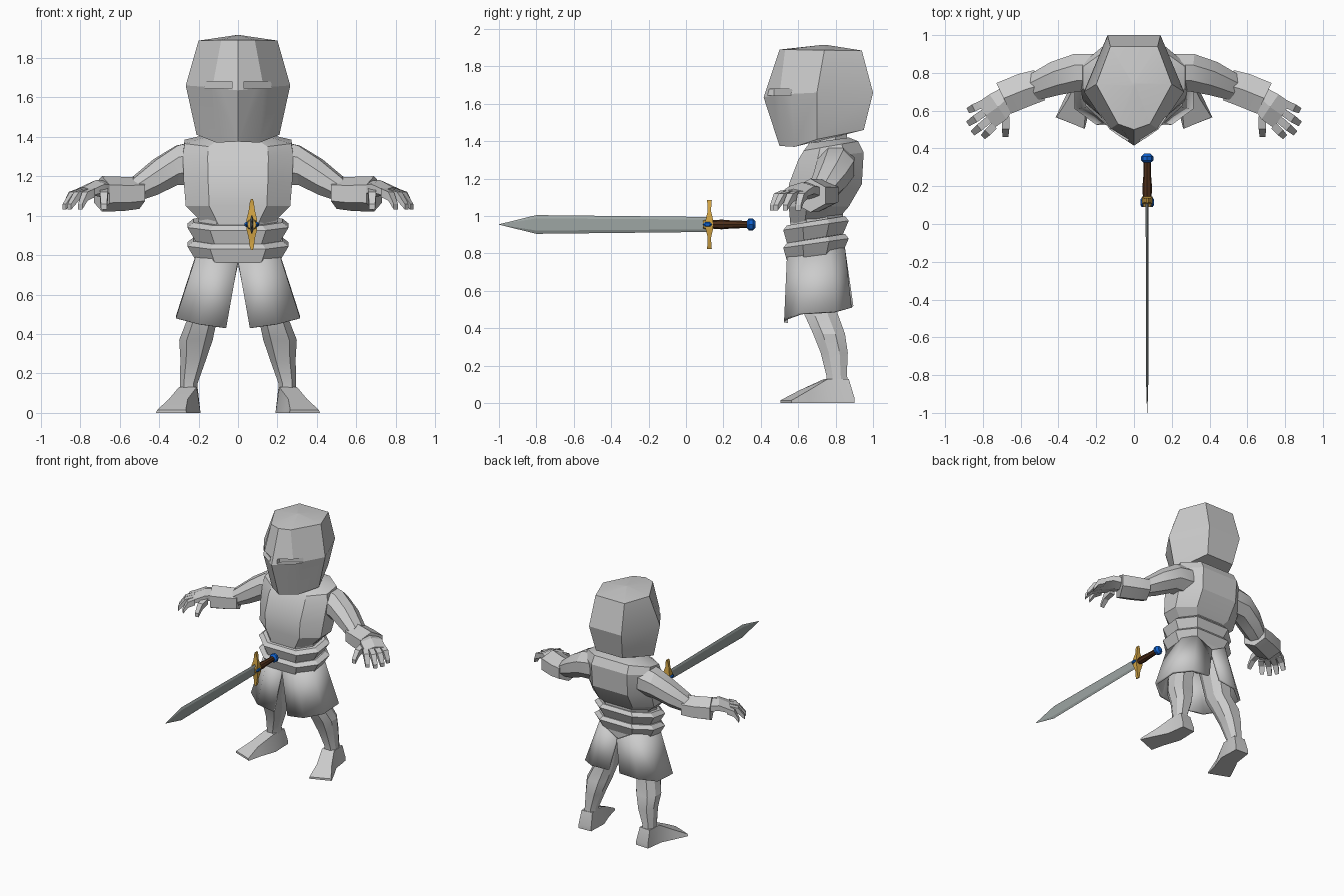
import bpy
import bmesh
import math
from mathutils import Vector

default_cube = bpy.data.objects.get("Cube")
if default_cube:
    bpy.data.objects.remove(default_cube, do_unlink=True)


def material(name, color):
    mat = bpy.data.materials.new(name)
    mat.use_nodes = True
    mat.diffuse_color = (*color, 1)
    mat.node_tree.nodes["Principled BSDF"].inputs["Base Color"].default_value = (*color, 1)
    return mat


GREY = material("plain grey", (0.6, 0.6, 0.6))
STEEL = material("blade steel", (0.34, 0.38, 0.37))
GOLD = material("guard gold", (0.66, 0.38, 0.06))
BROWN = material("grip brown", (0.075, 0.027, 0.01))
BLUE = material("gem blue", (0.005, 0.12, 0.62))


def make_object(name, bm, mat, mirror=False):
    bmesh.ops.recalc_face_normals(bm, faces=bm.faces)
    mesh = bpy.data.meshes.new(name)
    bm.to_mesh(mesh)
    bm.free()
    mesh.materials.append(mat)
    obj = bpy.data.objects.new(name, mesh)
    bpy.context.collection.objects.link(obj)
    if mirror:
        obj.modifiers.new("mirror", 'MIRROR')
    return obj


def loft(name, rings, mat, mirror=False):
    """Skin a closed solid through rings that share one point count."""
    bm = bmesh.new()
    rows = [[bm.verts.new(p) for p in ring] for ring in rings]
    count = len(rows[0])
    for low, high in zip(rows, rows[1:]):
        for i in range(count):
            j = (i + 1) % count
            bm.faces.new((low[i], low[j], high[j], high[i]))
    bm.faces.new(rows[0])
    bm.faces.new(rows[-1])
    return make_object(name, bm, mat, mirror)


def symmetric(half):
    """Close a half outline, which starts on the centre line, across x = 0."""
    return half + [(-x, y, z) for x, y, z in reversed(half[1:])]


def section(w, front, back, z_front, z_back=None, cx=0):
    """Chamfered horizontal body section, tilted if the two heights differ."""
    z_back = z_front if z_back is None else z_back
    corner = [(0.55, 0), (1, 0.3), (1, 0.7), (0.55, 1)]
    outline = corner + [(-s, t) for s, t in reversed(corner)]
    return [(cx + s * w, front + t * (back - front),
             z_front + t * (z_back - z_front)) for s, t in outline]


def limb_ring(center, turn, half_width, half_height, sides=8):
    """Upright ring facing along +x, turned towards the front by an angle."""
    across = Vector((math.sin(turn), math.cos(turn), 0))
    size = 1 / math.cos(math.pi / sides)
    ring = []
    for i in range(sides):
        a = (i + 0.5) * math.tau / sides
        ring.append(Vector(center) + across * (half_width * size * math.cos(a))
                    + Vector((0, 0, half_height * size * math.sin(a))))
    return ring


# Helmet with a shallow peak
helmet_rim = symmetric([(0, 0.5, 1.89), (0.085, 0.53, 1.89), (0.2, 0.74, 1.887), (0.125, 0.94, 1.885)])
helmet_brow = symmetric([(0, 0.415, 1.635), (0.13, 0.5, 1.65), (0.265, 0.7, 1.66), (0.14, 1, 1.66)])
helmet_base = symmetric([(0, 0.5, 1.375), (0.11, 0.58, 1.37), (0.21, 0.7, 1.41), (0.115, 0.95, 1.46)])
peak = Vector((0, 0.74, 1.915))
helmet_peak = [peak.lerp(Vector((x, y, peak.z)), 0.05) for x, y, z in helmet_rim]
helmet = loft("helmet", [helmet_base, helmet_brow, helmet_rim, helmet_peak], GREY)


# Recessed eye slots
def slot_ring(x, floor):
    return [(x, y, z) for y, z in ((0.3, 1.645), (floor, 1.645), (floor, 1.68), (0.3, 1.68))]


cutter = loft("eye_slot_cutter", [slot_ring(0.03, 0.47), slot_ring(0.17, 0.57)], GREY, True)
cutter.hide_render = True
cut = helmet.modifiers.new("eye slots", 'BOOLEAN')
cut.object = cutter
cut.solver = 'EXACT'
bpy.context.view_layer.objects.active = helmet
bpy.ops.object.modifier_apply(modifier=cut.name)
bpy.data.objects.remove(cutter, do_unlink=True)

# Neck, chest and waist
loft("neck", [section(0.12, 0.66, 0.86, z) for z in (1.3, 1.5)], GREY)
loft("chest", [
    section(0.16, 0.56, 0.8, 0.93, 0.97),
    section(0.265, 0.55, 0.87, 1.05),
    section(0.275, 0.55, 0.94, 1.17),
    section(0.28, 0.6, 0.95, 1.3, 1.34),
    section(0.27, 0.63, 0.92, 1.35, 1.4),
    section(0.16, 0.66, 0.87, 1.39, 1.42),
], GREY)
loft("waist", [section(0.2, 0.56, 0.84, z) for z in (0.74, 1.02)], GREY)

# Two flared belt bands
for name, z in (("upper_belt", 0.925), ("lower_belt", 0.83)):
    loft(name, [
        section(0.215, 0.54, 0.84, z - 0.07, z - 0.02),
        section(0.257, 0.52, 0.87, z, z + 0.05),
        section(0.225, 0.54, 0.85, z + 0.025, z + 0.075),
    ], GREY)

# Skirt split at front and back
skirt_top = [(0, 0.54, 0.77), (0.13, 0.54, 0.79), (0.205, 0.62, 0.82),
             (0.205, 0.77, 0.83), (0.13, 0.85, 0.83), (0, 0.86, 0.76)]
skirt_hem = [(0.06, 0.525, 0.43), (0.2, 0.525, 0.45), (0.315, 0.61, 0.48),
             (0.315, 0.8, 0.49), (0.2, 0.885, 0.51), (0.05, 0.895, 0.52)]
bm = bmesh.new()
top = [bm.verts.new(p) for p in skirt_top]
hem = [bm.verts.new(p) for p in skirt_hem]
for i in range(len(top) - 1):
    bm.faces.new((hem[i], hem[i + 1], top[i + 1], top[i]))
skirt = make_object("skirt", bm, GREY)
thick = skirt.modifiers.new("cloth thickness", 'SOLIDIFY')
thick.thickness = 0.02
skirt.modifiers.new("mirror", 'MIRROR')

# Legs
loft("legs", [
    section(0.045, 0.75, 0.87, 0.1, cx=0.25),
    section(0.045, 0.75, 0.86, 0.15, cx=0.25),
    section(0.065, 0.72, 0.865, 0.27, cx=0.227),
    section(0.085, 0.68, 0.85, 0.37, cx=0.213),
    section(0.075, 0.63, 0.81, 0.48, cx=0.18),
    section(0.085, 0.6, 0.82, 0.8, cx=0.12),
], GREY, True)


# Feet, turned outwards
def foot_ring(inner, outer, height, inset):
    (xa, ya), (xb, yb) = inner, outer
    return [(xa, ya, 0), (xb, yb, 0), (xb - inset, yb, height), (xa + inset, ya, height)]


loft("feet", [
    foot_ring((0.195, 0.895), (0.3, 0.9), 0.03, 0),
    foot_ring((0.195, 0.865), (0.305, 0.87), 0.13, 0.01),
    foot_ring((0.19, 0.74), (0.32, 0.76), 0.13, 0.02),
    foot_ring((0.235, 0.61), (0.37, 0.66), 0.07, 0.02),
    foot_ring((0.26, 0.505), (0.415, 0.565), 0.015, 0.005),
], GREY, True)

# Arms with wide cuffs
loft("arms", [
    limb_ring((0.2, 0.8, 1.27), 0, 0.1, 0.11),
    limb_ring((0.31, 0.8, 1.255), 0.1, 0.1, 0.1),
    limb_ring((0.42, 0.77, 1.195), 0.25, 0.09, 0.09),
    limb_ring((0.54, 0.72, 1.125), 0.3, 0.07, 0.06),
], GREY, True)
loft("cuffs", [
    limb_ring((0.5, 0.735, 1.115), 0.35, 0.085, 0.07, 6),
    limb_ring((0.58, 0.71, 1.11), 0.35, 0.09, 0.075, 6),
    limb_ring((0.69, 0.665, 1.11), 0.45, 0.09, 0.078, 6),
], GREY, True)

# Hands
HAND_TURN = 0.6
loft("palms", [
    limb_ring((0.66, 0.675, 1.13), HAND_TURN, 0.06, 0.04, 6),
    limb_ring((0.72, 0.62, 1.14), HAND_TURN, 0.08, 0.035, 6),
    limb_ring((0.785, 0.575, 1.115), HAND_TURN, 0.08, 0.025, 6),
], GREY, True)
digits = {
    "index_fingers": ((0.74, 0.52), (0.8, 0.46)),
    "middle_fingers": ((0.765, 0.555), (0.855, 0.48)),
    "ring_fingers": ((0.785, 0.595), (0.88, 0.53)),
    "little_fingers": ((0.805, 0.635), (0.88, 0.6)),
    "thumbs": ((0.68, 0.57), (0.68, 0.46)),
}
for name, (base, tip) in digits.items():
    root, end = Vector((*base, 1.115)), Vector((*tip, 1.045))
    knuckle = root.lerp(end, 0.6) + Vector((0, 0, 0.025))
    turn = math.atan2(root.y - end.y, end.x - root.x)
    loft(name, [limb_ring(root, turn, 0.02, 0.022, 4),
                limb_ring(knuckle, turn, 0.02, 0.022, 4),
                limb_ring(end, turn, 0.015, 0.014, 4)], GREY, True)

# Sword, floating level with its point to the front
SX, SZ = 0.07, 0.955


def blade_ring(y, h, t):
    outline = ((0, 1), (t, 0.65), (t, -0.65), (0, -1), (-t, -0.65), (-t, 0.65))
    return [(SX + x, y, SZ + s * h) for x, s in outline]


def turned(name, profile, mat, sides=8):
    loft(name, [[(SX + r * math.cos(i * math.tau / sides), y, SZ + r * math.sin(i * math.tau / sides))
                 for i in range(sides)] for y, r in profile], mat)


loft("sword_blade", [blade_ring(0.12, 0.04, 0.008), blade_ring(-0.8, 0.05, 0.007),
                     blade_ring(-1, 0.001, 0.001)], STEEL)
turned("sword_grip", [(0.12, 0.021), (0.19, 0.026), (0.25, 0.021), (0.34, 0.019)], BROWN)
turned("grip_collar", [(0.09, 0.023), (0.11, 0.03), (0.145, 0.025)], GOLD)
turned("pommel", [(0.325, 0.019), (0.337, 0.033), (0.357, 0.033), (0.372, 0.017)], BLUE)

# Crossguard and its gem
guard = [(0.13, 0.004, 0.013), (0.115, 0.01, 0.011), (0.07, 0.016, 0.009), (0.025, 0.027, 0.02)]
guard = [(-h, a, b) for h, a, b in guard] + guard[::-1]
loft("sword_guard", [[(SX + s * a, 0.125 + t * b, SZ + h) for s, t in ((1, 1), (-1, 1), (-1, -1), (1, -1))]
                     for h, a, b in guard], GOLD)
loft("guard_gem", [[(SX + x, 0.115 + s * 0.026 * math.cos(a), SZ + s * 0.014 * math.sin(a))
                    for a in (i * math.tau / 6 for i in range(6))]
                   for x, s in ((-0.036, 0.6), (-0.028, 1), (0.028, 1), (0.036, 0.6))], BLUE)

# Crisp facets, with only the gentlest folds blended
bpy.ops.object.select_all(action='DESELECT')
for obj in bpy.context.scene.objects:
    if obj.type == 'MESH':
        obj.select_set(True)
        bpy.context.view_layer.objects.active = obj
bpy.ops.object.shade_smooth_by_angle(angle=math.radians(22))
